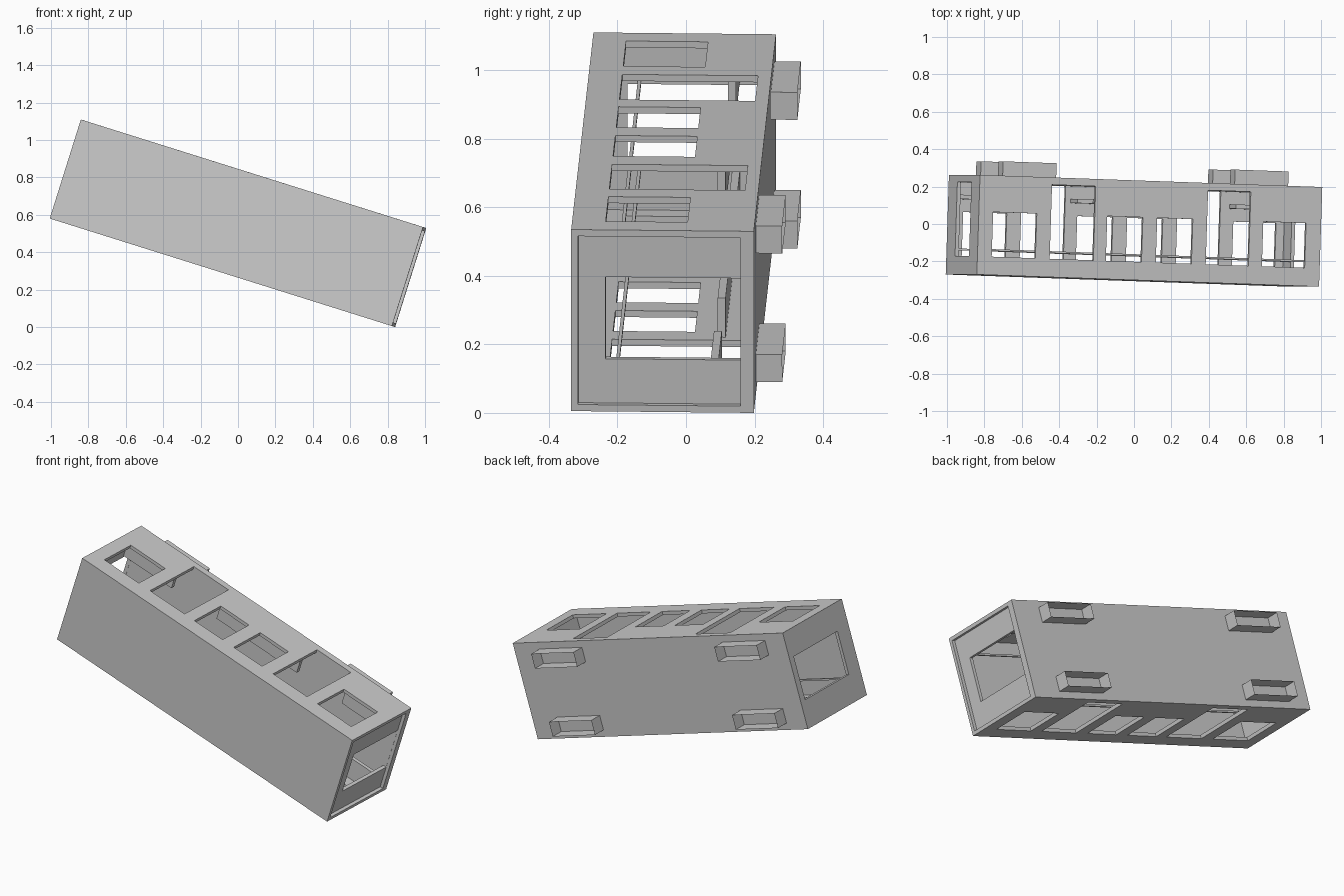
import bpy, bmesh
from mathutils import Matrix, Vector

if "Cube" in bpy.data.objects:
    bpy.data.objects.remove(bpy.data.objects["Cube"])

# Tilted wagon frame: u along length, v across, w from roof to floor
u = Vector((1.83, -0.065, -0.575)).normalized()
v = Vector((-0.297, 0, -0.955))
v = (v - u * v.dot(u)).normalized()
w = u.cross(v)
L, W, H = 1.919, 0.555, 0.533
frame = Matrix((u, v, w)).transposed().to_4x4()
frame.translation = (-0.835, -0.27, 1.105)


def make(name, boxes, open_bottom=False):
    """Object made of boxes given as (s0, s1, v0, v1, t0, t1)."""
    bm = bmesh.new()
    for s0, s1, v0, v1, t0, t1 in boxes:
        m = Matrix.Translation(((s0 + s1) / 2, (v0 + v1) / 2, (t0 + t1) / 2))
        m = m @ Matrix.Diagonal((s1 - s0, v1 - v0, t1 - t0, 1))
        bmesh.ops.create_cube(bm, size=1, matrix=m)
    if open_bottom:
        bm.normal_update()
        caps = [f for f in bm.faces if abs(f.normal.z) > 0.9]
        bmesh.ops.delete(bm, geom=caps, context='FACES')
    me = bpy.data.meshes.new(name)
    bm.to_mesh(me)
    bm.free()
    ob = bpy.data.objects.new(name, me)
    bpy.context.collection.objects.link(ob)
    return ob


def cut(ob, boxes):
    tool = make("cutter", boxes)
    tool.hide_render = True
    mod = ob.modifiers.new("cut", 'BOOLEAN')
    mod.operation = 'DIFFERENCE'
    mod.solver = 'EXACT'
    mod.object = tool
    bpy.context.view_layer.update()
    deps = bpy.context.evaluated_depsgraph_get()
    me = bpy.data.meshes.new_from_object(ob.evaluated_get(deps))
    ob.modifiers.clear()
    ob.data = me
    bpy.data.objects.remove(tool)


# Hollow body with a recessed wall at the right end
body = make("wagon_body", [(0, L, 0, W, 0, H)])
cut(body, [(0.02, 1.88, 0.02, W - 0.02, 0.02, 0.495),
           (1.90, 2.1, 0.0201, W - 0.0201, 0.0201, 0.4949)])

# Windows and doors through both long sides
windows = [(0.08, 0.325), (0.72, 0.92), (1.0, 1.2), (1.595, 1.835)]
doors = [(0.405, 0.65), (1.28, 1.52)]
cut(body, [(a, b, -0.1, 0.7, 0.098, 0.337) for a, b in windows]
    + [(a, b, -0.1, 0.7, 0.098, 0.494) for a, b in doors])

# End doors
cut(body, [(-0.1, 0.1, 0.15, 0.40, 0.10, 0.494),
           (1.8, 2.1, 0.15, 0.40, 0.10, 0.494)])

# Benches along both sides between the doors
bench = [(a, b, c, c + 0.12, 0.405, 0.428)
         for a, b in ((0.02, 0.36), (0.68, 1.25), (1.57, 1.88))
         for c in (0.02, W - 0.14)]
parts = [body, make("benches", bench)]

# Ceiling handrails
parts.append(make("handrails", [(0.02, 1.88, c, c + 0.01, 0.13, 0.14)
                                for c in (0.14, W - 0.15)]))

# Open wheel housings under the floor
parts.append(make("wheel_housings",
                  [(a, a + 0.3, c, c + 0.084, H, 0.61)
                   for a in (0.139, 1.44) for c in (0.039, W - 0.123)],
                  open_bottom=True))

# Tilt everything, centre it and rest it on the ground
pts = [frame @ x.co for ob in parts for x in ob.data.vertices]
lo = Vector([min(p[i] for p in pts) for i in range(3)])
hi = Vector([max(p[i] for p in pts) for i in range(3)])
shift = Vector((-(lo.x + hi.x) / 2, -(lo.y + hi.y) / 2, -lo.z))
for ob in parts:
    ob.data.transform(Matrix.Translation(shift) @ frame)
    ob.data.update()
